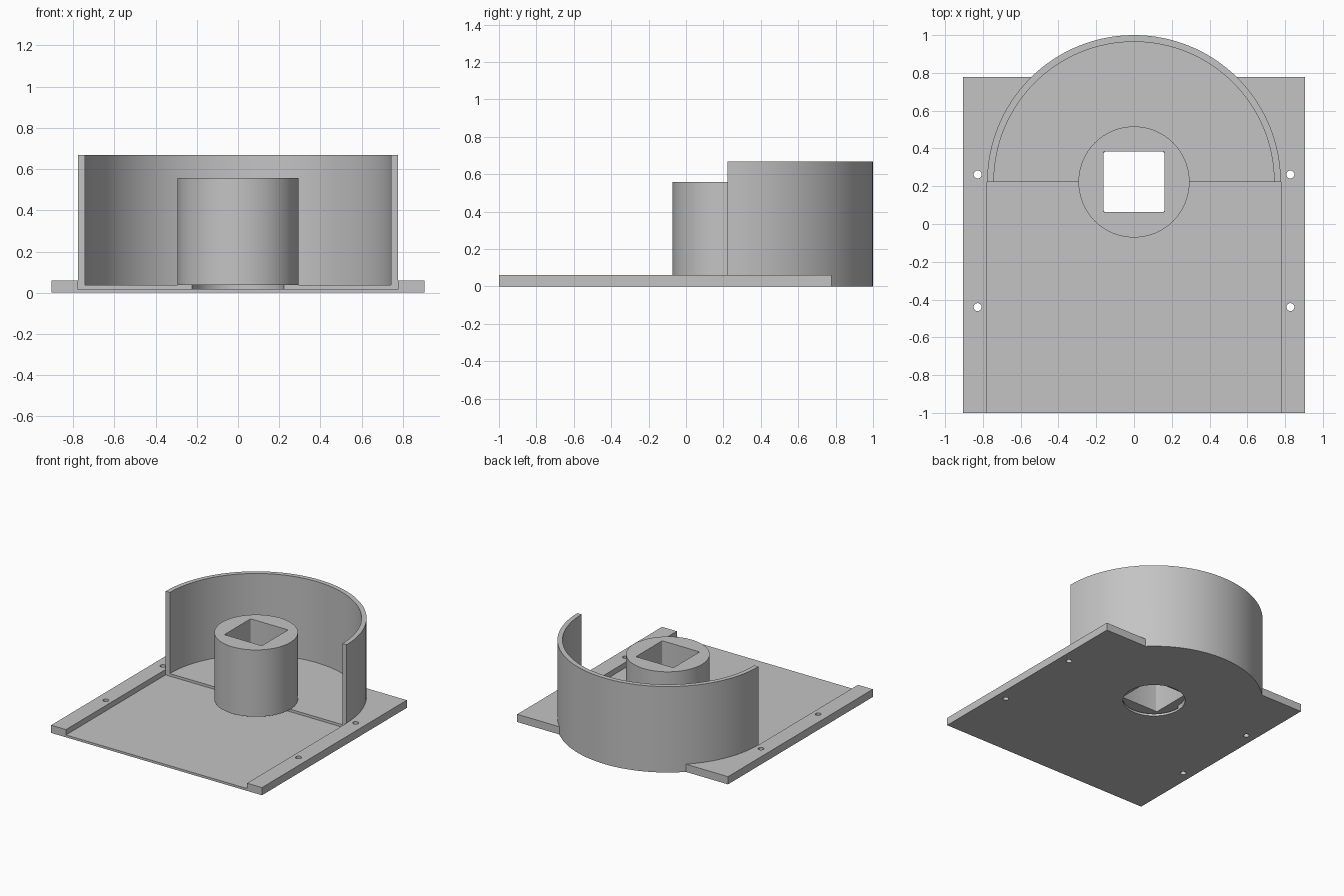
import bpy
import bmesh
from math import radians
from mathutils import Matrix

if "Cube" in bpy.data.objects:
    bpy.data.objects.remove(bpy.data.objects["Cube"], do_unlink=True)

CENTRE_Y = 0.2225      # axis shared by the hub and the curved wall
OUTER, INNER = 0.7775, 0.742
PLATE_TOP, FLOOR, STEP = 0.06, 0.018, 0.038
WALL_TOP, HUB_TOP = 0.668, 0.557

grey = bpy.data.materials.new("plain grey")
grey.use_nodes = True
colour = (0.55, 0.55, 0.55, 1)
grey.diffuse_color = colour
grey.node_tree.nodes["Principled BSDF"].inputs["Base Color"].default_value = colour


def finish(name, bm):
    mesh = bpy.data.meshes.new(name)
    bm.to_mesh(mesh)
    bm.free()
    mesh.materials.append(grey)
    obj = bpy.data.objects.new(name, mesh)
    bpy.context.collection.objects.link(obj)
    return obj


def box(name, x, y, z, rounding=0):
    """Box from (min, max) ranges, with optional rounded upright edges."""
    bm = bmesh.new()
    size = [r[1] - r[0] for r in (x, y, z)]
    mid = [(r[0] + r[1]) / 2 for r in (x, y, z)]
    bmesh.ops.create_cube(bm, size=1, matrix=Matrix.Translation(mid) @ Matrix.Diagonal((*size, 1)))
    if rounding:
        upright = [e for e in bm.edges if abs(e.verts[0].co.z - e.verts[1].co.z) > 0.01]
        bmesh.ops.bevel(bm, geom=upright, offset=rounding, segments=3, profile=0.5, affect="EDGES")
    return finish(name, bm)


def cylinder(name, radius, z, x=0, y=CENTRE_Y, sides=128):
    bm = bmesh.new()
    bmesh.ops.create_cone(bm, cap_ends=True, segments=sides, radius1=radius, radius2=radius,
                          depth=z[1] - z[0], matrix=Matrix.Translation((x, y, sum(z) / 2)))
    return finish(name, bm)


def combine(target, other, operation="DIFFERENCE"):
    """Apply a boolean and discard the helper object."""
    mod = target.modifiers.new("shape", "BOOLEAN")
    mod.operation, mod.solver, mod.object = operation, "EXACT", other
    bpy.context.view_layer.objects.active = target
    bpy.ops.object.modifier_apply(modifier=mod.name)
    bpy.data.objects.remove(other, do_unlink=True)


# Mounting plate joined to the round housing
base = box("base_with_curved_wall", (-0.906, 0.906), (-1, 0.778), (0, PLATE_TOP))
combine(base, cylinder("housing", OUTER, (0, WALL_TOP)), "UNION")

# Hollow housing, then open its front half into a sunken channel
combine(base, cylinder("hollow", INNER, (STEP, 1)))
combine(base, box("channel", (-OUTER - 0.001, OUTER + 0.001), (-1.1, CENTRE_Y), (FLOOR, 1.1)))

# Round opening beneath the hub
combine(base, cylinder("opening", 0.222, (-0.1, 0.2), sides=64))

# Screw holes along both side rails
for side in (-1, 1):
    for y in (-0.44, 0.262):
        combine(base, cylinder("screw_hole", 0.021, (-0.1, 0.2), side * 0.828, y, 24))

# Central hub with a square socket right through it
hub = cylinder("hub", 0.294, (STEP, HUB_TOP), sides=96)
combine(hub, box("socket", (-0.161, 0.161), (CENTRE_Y - 0.16, CENTRE_Y + 0.162), (-0.1, 1), 0.008))

# Smooth the curved faces, keep the edges crisp
bpy.ops.object.select_all(action="DESELECT")
for obj in (base, hub):
    obj.select_set(True)
bpy.context.view_layer.objects.active = base
bpy.ops.object.shade_smooth_by_angle(angle=radians(30))
